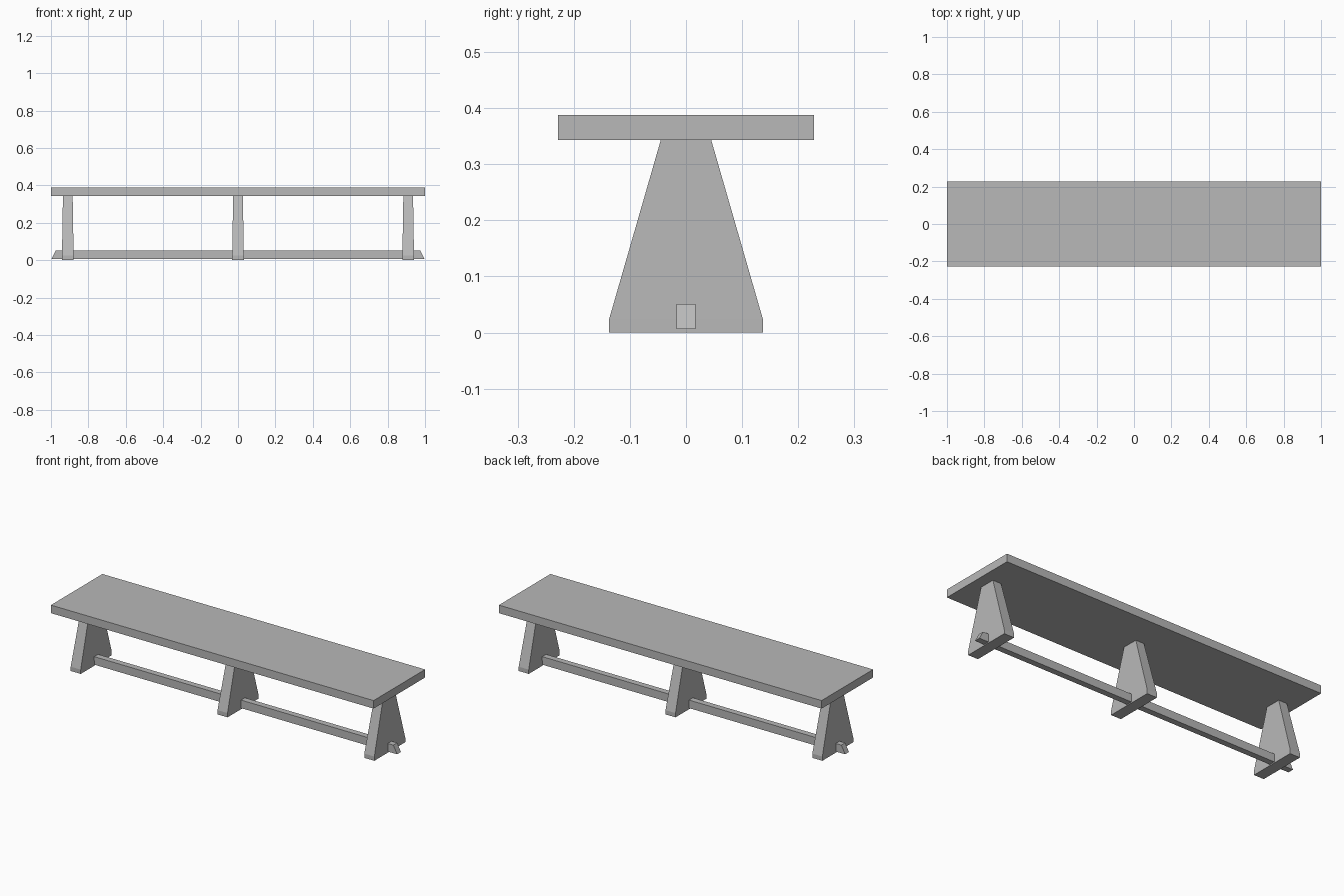
import bpy
import bmesh

cube = bpy.data.objects.get("Cube")
if cube:
    bpy.data.objects.remove(cube, do_unlink=True)

# Single plain grey finish
grey = bpy.data.materials.new("plain grey")
grey.use_nodes = True
colour = (0.48, 0.48, 0.48, 1)
grey.diffuse_color = colour
grey.node_tree.nodes["Principled BSDF"].inputs["Base Color"].default_value = colour


def loft(name, sections, x=0):
    """Stack rectangles (z, half x, half y) into a closed solid."""
    bm = bmesh.new()
    rings = [[bm.verts.new((sx * hx, sy * hy, z))
              for sx, sy in ((-1, -1), (1, -1), (1, 1), (-1, 1))]
             for z, hx, hy in sections]
    for low, high in zip(rings, rings[1:]):
        for i in range(4):
            j = (i + 1) % 4
            bm.faces.new((low[i], low[j], high[j], high[i]))
    bm.faces.new(rings[0][::-1])
    bm.faces.new(rings[-1])
    mesh = bpy.data.meshes.new(name)
    bm.to_mesh(mesh)
    bm.free()
    mesh.materials.append(grey)
    obj = bpy.data.objects.new(name, mesh)
    obj.location.x = x
    bpy.context.collection.objects.link(obj)


# Flat seat board
loft("seat", [(0.343, 1, 0.228), (0.388, 1, 0.228)])

# Three tapered legs with a short upright foot
leg = [(0, 0.031, 0.137), (0.024, 0.031, 0.137), (0.343, 0.026, 0.045)]
for name, x in (("right_leg", -0.91), ("middle_leg", 0), ("left_leg", 0.91)):
    loft(name, leg, x)

# Low stretcher with slanted ends, running through the legs
loft("stretcher", [(0.006, 0.998, 0.017), (0.051, 0.975, 0.017)])
